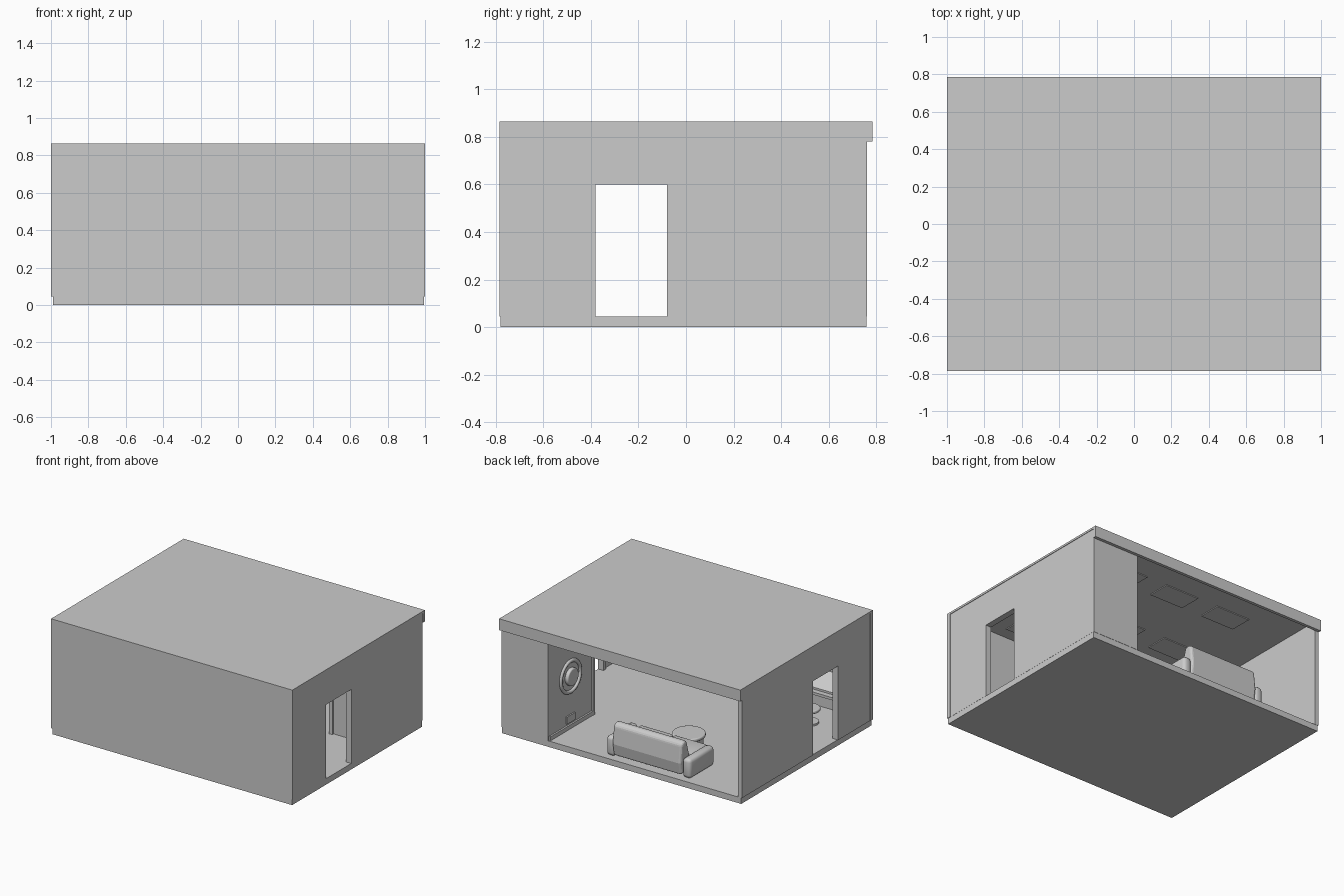
import bpy, math
from mathutils import Vector

if "Cube" in bpy.data.objects:
    bpy.data.objects.remove(bpy.data.objects["Cube"])


def finish(o, name, bevel=0.0, seg=3):
    o.name = name
    if bevel:
        m = o.modifiers.new("bevel", 'BEVEL')
        m.width, m.segments, m.limit_method = bevel, seg, 'ANGLE'
        bpy.context.view_layer.objects.active = o
        bpy.ops.object.modifier_apply(modifier=m.name)
        bpy.ops.object.shade_smooth_by_angle(angle=math.radians(35))
    return o


def box(name, x, y, z, bevel=0.0):
    """Box from (min, max) ranges on each axis."""
    bpy.ops.mesh.primitive_cube_add(size=1)
    o = bpy.context.object
    for v in o.data.vertices:
        v.co = Vector([(r[0] + r[1]) / 2 + c * (r[1] - r[0])
                       for r, c in zip((x, y, z), v.co)])
    return finish(o, name, bevel)


def cyl(name, loc, r, h, axis='z', bevel=0.0, n=32):
    rot = (0, math.pi / 2, 0) if axis == 'x' else (0, 0, 0)
    bpy.ops.mesh.primitive_cylinder_add(vertices=n, radius=r, depth=h,
                                        location=loc, rotation=rot)
    o = bpy.context.object
    bpy.ops.object.shade_smooth_by_angle(angle=math.radians(35))
    return finish(o, name, bevel)


def prism(name, profile, x):
    """Extrude a (y, z) outline along x."""
    n = len(profile)
    verts = [(px, y, z) for px in x for y, z in profile]
    faces = [tuple(range(n))[::-1], tuple(range(n, 2 * n))]
    faces += [(i, (i + 1) % n, n + (i + 1) % n, n + i) for i in range(n)]
    me = bpy.data.meshes.new(name)
    me.from_pydata(verts, [], faces)
    o = bpy.data.objects.new(name, me)
    bpy.context.collection.objects.link(o)
    bpy.context.view_layer.objects.active = o
    return o


F = 0.045                       # floor level
TOP = 0.85                      # ceiling level

# shell: floor, roof, front wall, back fascia
box("floor", (-0.99, 0.995), (-0.78, 0.76), (0, F))
box("roof", (-1, 1), (-0.785, 0.785), (TOP, 0.865))
box("front_wall", (-1, 1), (-0.785, -0.755), (F, TOP))
box("back_fascia", (-1, 1), (0.762, 0.785), (0.78, TOP))
box("blind_rail", (-0.97, 0.97), (0.745, 0.762), (0.80, 0.83))

# side walls, one U-shaped outline round each doorway
outline = [(-0.755, F), (-0.38, F), (-0.38, 0.6), (-0.08, 0.6), (-0.08, F),
           (0.762, F), (0.762, TOP), (-0.755, TOP)]
for s, side in ((-1, "left"), (1, "right")):
    prism(side + "_wall", outline, sorted((s * 0.965, s * 0.996)))
    # door trim on the inside
    tx = sorted((s * 0.95, s * 0.965))
    box(side + "_trim_front", tx, (-0.41, -0.38), (F, 0.63))
    box(side + "_trim_back", tx, (-0.08, -0.05), (F, 0.63))
    box(side + "_trim_top", tx, (-0.38, -0.08), (0.6, 0.63))

# corner room at the back right
box("corner_back_wall", (0.61, 0.965), (0.735, 0.762), (F, TOP))
box("corner_side_wall", (0.61, 0.64), (0.24, 0.735), (F, TOP))
box("corner_front_wall", (0.64, 0.965), (0.24, 0.27), (F, TOP))
box("corner_post", (0.595, 0.625), (0.225, 0.25), (F, TOP))
box("corner_baseboard", (0.597, 0.61), (0.25, 0.75), (F, 0.075))

# round window and vent on the corner room
bpy.ops.mesh.primitive_torus_add(location=(0.608, 0.5, 0.43), major_radius=0.115,
                                 minor_radius=0.014, rotation=(0, math.pi / 2, 0),
                                 major_segments=40, minor_segments=8)
finish(bpy.context.object, "round_ring")
bpy.ops.object.shade_smooth()
cyl("round_centre", (0.597, 0.5, 0.43), 0.065, 0.03, 'x', 0.008)
box("vent", (0.6, 0.612), (0.45, 0.55), (0.09, 0.145))

# ceiling panels
for y0 in (0.33, -0.23, -0.66):
    for x0 in (-0.6, -0.15, 0.3):
        box("ceiling_panel", (x0, x0 + 0.28), (y0, y0 + 0.17), (TOP - 0.006, TOP))

# sofa with its back to the open side
box("sofa_seat", (-0.5, 0.12), (0.42, 0.68), (F + 0.01, 0.14), 0.02)
back = prism("sofa_back", [(0.6, 0.1), (0.72, F + 0.01), (0.735, 0.15),
                           (0.72, 0.285), (0.69, 0.305), (0.655, 0.295)],
             (-0.47, 0.1))
finish(back, "sofa_back", 0.018)
for x0 in (-0.54, 0.09):
    box("sofa_arm", (x0, x0 + 0.07), (0.43, 0.72), (F, 0.19), 0.025)
for x0 in (-0.465, -0.185):
    box("sofa_cushion", (x0, x0 + 0.27), (0.41, 0.63), (0.135, 0.175), 0.015)

# round table
cyl("round_table_top", (-0.22, 0.28, 0.135), 0.115, 0.025, bevel=0.008)
cyl("round_table_base", (-0.22, 0.28, 0.085), 0.1, 0.08)

# desk along the front wall with a sloping panel
box("desk_top", (-0.95, -0.48), (-0.75, -0.58), (0.215, 0.235))
for x0 in (-0.95, -0.5):
    box("desk_side", (x0, x0 + 0.02), (-0.75, -0.58), (F, 0.215))
prism("desk_console", [(-0.75, 0.235), (-0.62, 0.235), (-0.62, 0.25), (-0.75, 0.33)],
      (-0.85, -0.58))

# stool in front of the desk
cyl("stool_seat", (-0.68, -0.5, 0.15), 0.07, 0.025, bevel=0.008)
cyl("stool_post", (-0.68, -0.5, 0.095), 0.012, 0.09)
cyl("stool_base", (-0.68, -0.5, F + 0.007), 0.06, 0.014)

# low cabinets at the front right
for x0, x1 in ((0.28, 0.42), (0.56, 0.95)):
    box("low_cabinet", (x0, x1), (-0.755, -0.58), (F, 0.15), 0.006)
